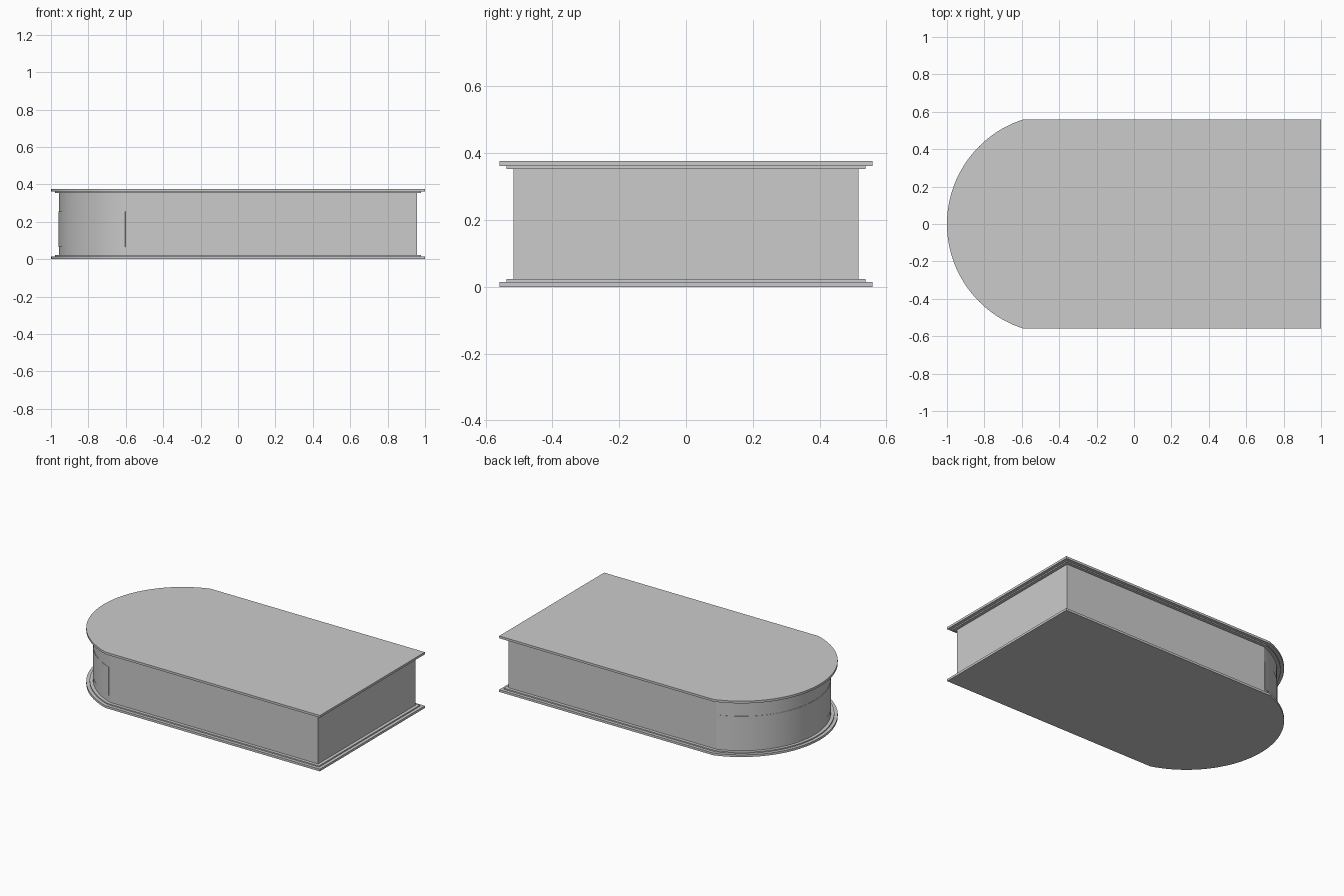
import bpy, bmesh, math

if "Cube" in bpy.data.objects:
    bpy.data.objects.remove(bpy.data.objects["Cube"])

R, HALF, SEG = 0.587, 0.558, 48
CX = -1 + R
H = 0.376


def arc(r, half):
    """Rounded left end, from +y side round to -y side."""
    a = math.asin(half / r)
    return [(CX - r * math.cos(a - 2 * a * i / SEG), r * math.sin(a - 2 * a * i / SEG))
            for i in range(SEG + 1)]


def outline(inset):
    x, y = 1 - inset, HALF - inset
    return arc(R - inset, y) + [(x, -y), (x, y)]


def extrude(name, points, z0, z1):
    bm = bmesh.new()
    face = bm.faces.new([bm.verts.new((x, y, z0)) for x, y in points])
    top = bmesh.ops.extrude_face_region(bm, geom=[face])["geom"]
    bmesh.ops.translate(bm, vec=(0, 0, z1 - z0),
                        verts=[v for v in top if isinstance(v, bmesh.types.BMVert)])
    bmesh.ops.recalc_face_normals(bm, faces=bm.faces)
    mesh = bpy.data.meshes.new(name)
    bm.to_mesh(mesh)
    bm.free()
    obj = bpy.data.objects.new(name, mesh)
    bpy.context.collection.objects.link(obj)
    bpy.ops.object.select_all(action="DESELECT")
    obj.select_set(True)
    bpy.context.view_layer.objects.active = obj
    bpy.ops.object.shade_smooth_by_angle(angle=math.radians(12))
    return obj


# Main body
extrude("body", outline(0.042), 0.022, H - 0.022)

# Stepped plates, bottom and top
extrude("bottom_plate", outline(0), 0, 0.015)
extrude("bottom_step", outline(0.021), 0.015, 0.023)
extrude("top_step", outline(0.021), H - 0.023, H - 0.015)
extrude("top_plate", outline(0), H - 0.015, H)

# Thin curved panel wrapped round the rounded end
outer = arc(R - 0.040, 0.513)
inner = arc(R - 0.046, 0.508)
extrude("curved_front_panel", outer + inner[::-1], 0.066, 0.255)
